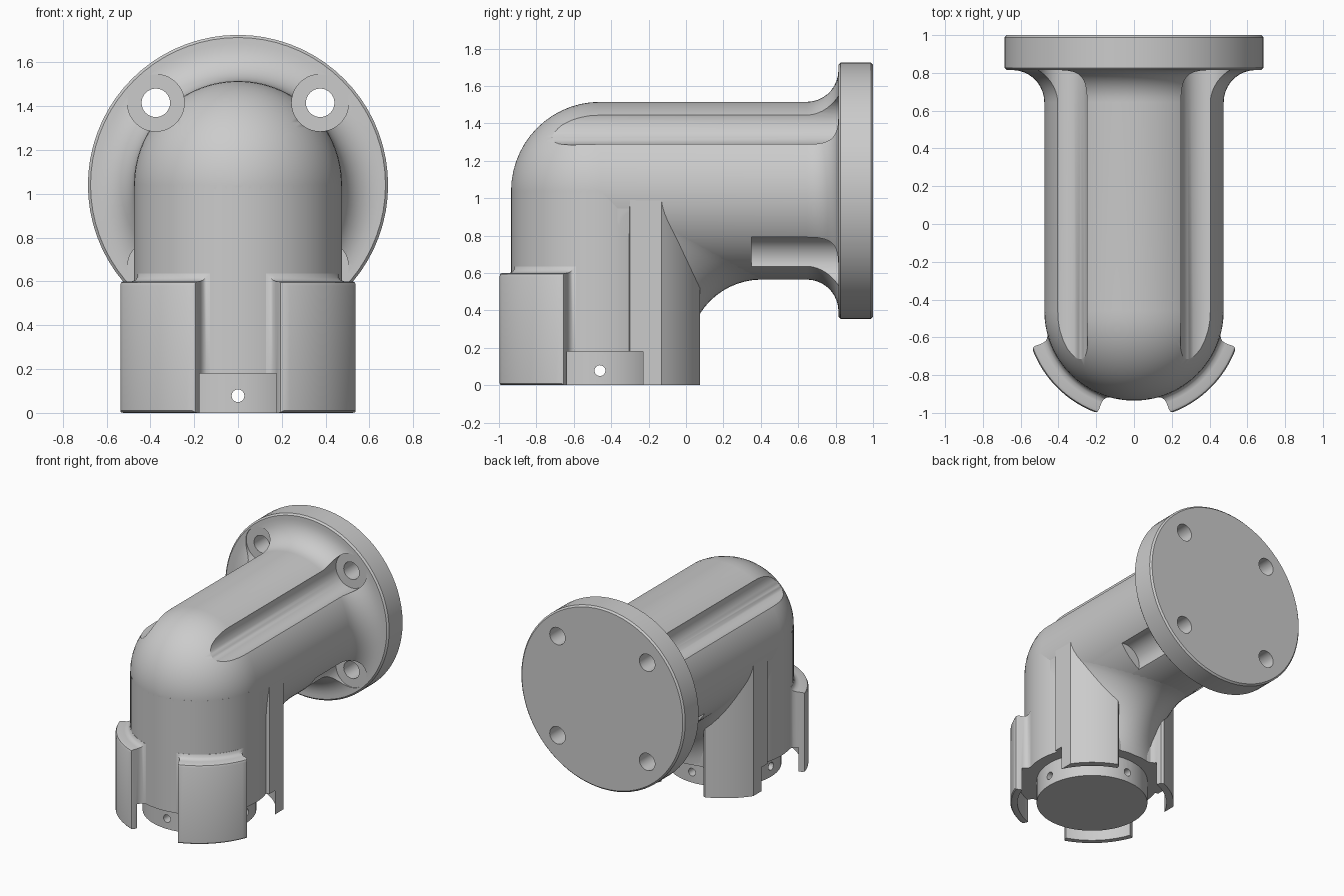
import bpy, bmesh
from math import sin, cos, pi, radians, sqrt
from mathutils import Vector

cube = bpy.data.objects.get("Cube")
if cube:
    bpy.data.objects.remove(cube, do_unlink=True)

R = 0.475          # pipe radius
AY, AZ = -0.46, 1.04   # vertical pipe axis y, horizontal pipe axis z


def loft(name, rings, strip=False):
    """Solid through closed rings; ends are n-gons or strips of quads."""
    bm = bmesh.new()
    rows = [[bm.verts.new(p) for p in ring] for ring in rings]
    n = len(rows[0])
    for a, b in zip(rows, rows[1:]):
        for i in range(n):
            j = (i + 1) % n
            bm.faces.new((a[i], a[j], b[j], b[i]))
    for row in (rows[0], rows[-1]):
        if strip:
            for i in range(n // 2 - 1):
                bm.faces.new((row[i], row[i + 1], row[n - 2 - i], row[n - 1 - i]))
        else:
            bm.faces.new(row)
    bmesh.ops.recalc_face_normals(bm, faces=bm.faces)
    mesh = bpy.data.meshes.new(name)
    bm.to_mesh(mesh)
    bm.free()
    obj = bpy.data.objects.new(name, mesh)
    bpy.context.collection.objects.link(obj)
    return obj


def lathe(name, profile, axis, centre, sides=64):
    """Revolve (position, radius) pairs about a line along the axis."""
    c = Vector(centre)
    rings = []
    for t, r in profile:
        ring = []
        for i in range(sides):
            a = 2 * pi * i / sides
            u, v = r * cos(a), r * sin(a)
            ring.append(c + Vector({"x": (t, u, v), "y": (u, t, v), "z": (u, v, t)}[axis]))
        rings.append(ring)
    return loft(name, rings)


def rod(name, axis, centre, radius, start, end, sides=40):
    return lathe(name, [(start, radius), (end, radius)], axis, centre, sides)


def activate(obj):
    bpy.ops.object.select_all(action="DESELECT")
    obj.select_set(True)
    bpy.context.view_layer.objects.active = obj


def cut(obj, cutters):
    activate(obj)
    for cutter in cutters:
        mod = obj.modifiers.new("cut", "BOOLEAN")
        mod.operation = "DIFFERENCE"
        mod.solver = "EXACT"
        mod.object = cutter
        bpy.ops.object.modifier_apply(modifier=mod.name)


def polar(r, a, z):
    return (r * cos(a), AY + r * sin(a), z)


# Horizontal pipe: domed front end, flared root and round flange
profile = [(AY - R * cos(t), max(R * sin(t), 0.008))
           for t in [pi / 2 * i / 14 for i in range(15)]]
fillet = 0.17
face = 0.815
profile += [(face - fillet + fillet * sin(t), R + fillet - fillet * cos(t))
            for t in [pi / 2 * i / 9 for i in range(10)]]
profile += [(face, 0.673), (face + 0.012, 0.685), (0.988, 0.685), (1.0, 0.673)]
flange_pipe = lathe("flange_pipe", profile, "y", (0, 0, AZ), 72)

# Vertical pipe and its narrower plug
vertical_pipe = rod("vertical_pipe", "z", (0, AY, 0), R, 0.18, AZ, 72)
plug = rod("plug", "z", (0, AY, 0), 0.39, 0.0, 0.25, 64)

# Curved web in the inner corner of the elbow
slices = []
for k in range(33):
    x = 0.465 * sin(pi / 2 * (k / 16 - 1))
    h = sqrt(R * R - x * x)
    rad = 0.39 * h / R
    arc = [Vector((x, AY + h + rad - rad * cos(t), AZ - h - rad + rad * sin(t)))
           for t in [pi / 2 * i / 14 for i in range(15)]]
    heart = Vector((x, AY, AZ))
    slices.append(arc + [heart.lerp(p, 0.3) for p in reversed(arc)])
elbow_web = loft("elbow_web", slices, strip=True)

# Front claws: curved pads with a flared root and softened rim
layers = [(0.45, 0.07, 0.035), (0.476, 0.07, 0.035), (0.482, 0.035, 0.018),
          (0.494, 0.012, 0.006), (0.515, 0, 0), (0.555, 0, 0),
          (0.569, -0.008, -0.006), (0.575, -0.03, -0.02)]


def claw(name, middle):
    rings = []
    for r, spread, rise in layers:
        half = radians(25.5) + spread
        angles = [radians(middle) + half * (i / 8 - 1) for i in range(17)]
        low = max(0.0, -rise * 0.5)
        rings.append([polar(r, a, low) for a in angles]
                     + [polar(r, a, 0.6 + rise) for a in reversed(angles)])
    return loft(name, rings, strip=True)


# Back ribs: tall pads trimmed flat to the width of the pipe
def rib(name, side):
    outline = [(0.1, 0.1), (0.472, 0.16)]
    arc = [radians(34.9 + 33.6 * i / 10) for i in range(11)]
    outline += [(0.575 * cos(a), 0.575 * sin(a)) for a in arc]
    for r, deg in ((0.56, 70), (0.51, 70), (0.485, 72), (0.474, 76), (0.43, 76)):
        outline.append((r * cos(radians(deg)), r * sin(radians(deg))))
    return loft(name, [[(side * x, AY + y, z) for x, y in outline] for z in (0.0, 1.0)])


pads = [claw("front_claw_right", 225), claw("front_claw_left", 315),
        rib("back_rib_right", -1), rib("back_rib_left", 1)]

# Cutters: bolt channels, bolt holes, plug cross holes, claw clearance
channels, holes = [], []
for sx in (-1, 1):
    for sz, start in ((-1, 0.35), (1, -1.2)):
        spot = (sx * 0.375, 0, AZ + sz * 0.375)
        channels.append(rod("channel_cutter", "y", spot, 0.13, start, 0.82))
        holes.append(rod("hole_cutter", "y", spot, 0.065, 0.7, 1.1, 32))
cross = [rod("cross_cutter", ax, (0, AY, 0.078), 0.029, -0.6, 0.6, 24) for ax in "xy"]
clearance = rod("clearance_cutter", "z", (0, AY, 0), 0.525, -0.1, 0.18, 72)

cut(flange_pipe, channels + holes)
cut(elbow_web, [channels[0], channels[2]])
cut(plug, cross)
for pad in pads:
    cut(pad, [clearance])

for cutter in channels + holes + cross + [clearance]:
    bpy.data.objects.remove(cutter, do_unlink=True)

# Smooth shading with crisp edges
for obj in [flange_pipe, vertical_pipe, plug, elbow_web] + pads:
    activate(obj)
    bpy.ops.object.shade_smooth_by_angle(angle=radians(32))
